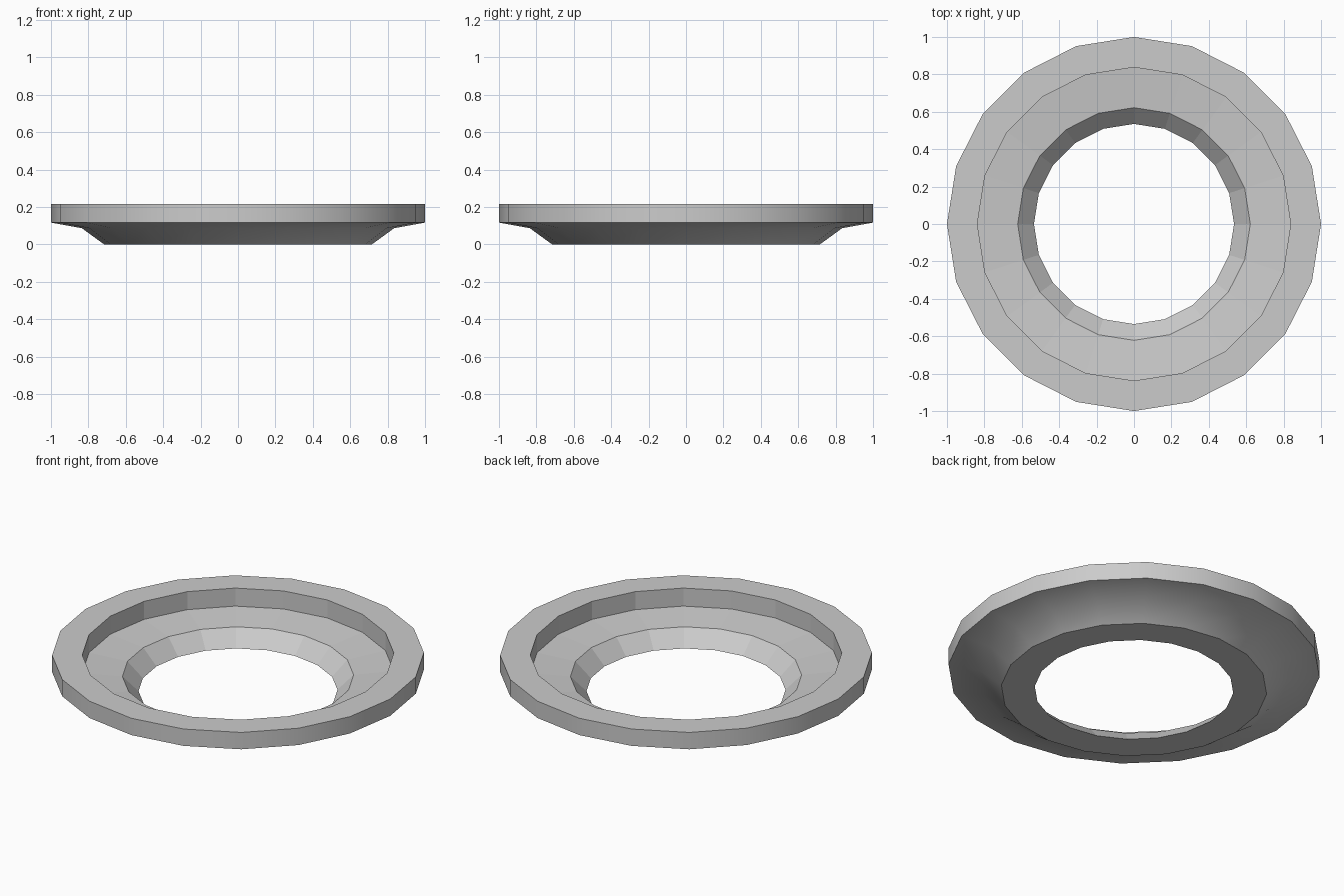
import bpy, bmesh
from math import cos, sin, pi, radians

if "Cube" in bpy.data.objects:
    bpy.data.objects.remove(bpy.data.objects["Cube"])

SIDES = 20
# Closed ring cross-section (radius, height), starting at the inner bottom edge
PROFILE = [(0.535, 0.0), (0.715, 0.0), (0.835, 0.087), (1.0, 0.117),
           (1.0, 0.217), (0.838, 0.217), (0.838, 0.11), (0.622, 0.088)]
SMOOTH_BANDS = {1, 2, 3}   # flared underside and outer wall

# Revolve the cross-section into a ring
bm = bmesh.new()
rings = []
for i in range(SIDES):
    a = 2 * pi * i / SIDES
    rings.append([bm.verts.new((r * cos(a), r * sin(a), z)) for r, z in PROFILE])
n = len(PROFILE)
for i in range(SIDES):
    here, after = rings[i], rings[(i + 1) % SIDES]
    for j in range(n):
        k = (j + 1) % n
        face = bm.faces.new((here[j], after[j], after[k], here[k]))
        face.smooth = j in SMOOTH_BANDS
bmesh.ops.recalc_face_normals(bm, faces=bm.faces)

# Keep the rim edges crisp
for e in bm.edges:
    e.smooth = e.calc_face_angle(0) < radians(30)

mesh = bpy.data.meshes.new("flanged_ring")
bm.to_mesh(mesh)
bm.free()
ring = bpy.data.objects.new("flanged_ring", mesh)
bpy.context.collection.objects.link(ring)
